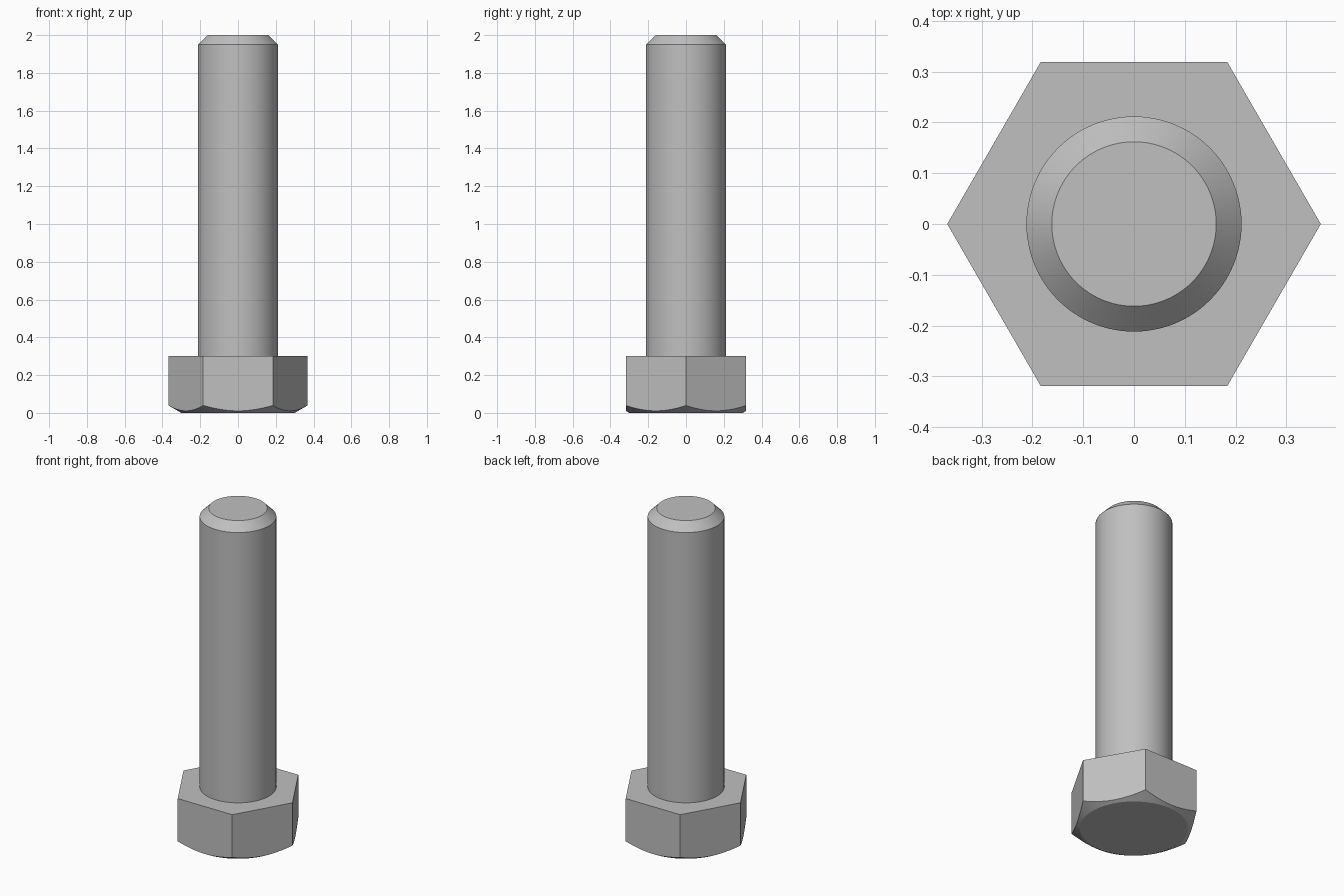
import bpy
import bmesh
import math

cube = bpy.data.objects.get("Cube")
if cube:
    bpy.data.objects.remove(cube, do_unlink=True)

HEX_RADIUS = 0.368                      # centre to corner
HEAD_HEIGHT = 0.30
SEAT_RADIUS = 0.30                      # flat disc under the head
SHAFT_RADIUS = 0.212
CHAMFER = 0.05
SEGMENTS = 96

steel = bpy.data.materials.new("grey steel")
steel.use_nodes = True
colour = (0.527, 0.527, 0.527, 1)
steel.diffuse_color = colour
steel.node_tree.nodes["Principled BSDF"].inputs["Base Color"].default_value = colour


def make_object(name, bm):
    bmesh.ops.recalc_face_normals(bm, faces=bm.faces)
    mesh = bpy.data.meshes.new(name)
    bm.to_mesh(mesh)
    bm.free()
    mesh.materials.append(steel)
    obj = bpy.data.objects.new(name, mesh)
    bpy.context.collection.objects.link(obj)
    bpy.ops.object.select_all(action="DESELECT")
    obj.select_set(True)
    bpy.context.view_layer.objects.active = obj
    bpy.ops.object.shade_smooth_by_angle(angle=math.radians(20))
    return obj


def ring(bm, radius, z):
    """Closed ring; radius may be a number or a function of the angle."""
    verts = []
    for i in range(SEGMENTS):
        a = math.tau * i / SEGMENTS
        r = radius(a) if callable(radius) else radius
        height = z(r) if callable(z) else z
        verts.append(bm.verts.new((r * math.cos(a), r * math.sin(a), height)))
    return verts


def bridge(bm, lower, upper):
    for i in range(SEGMENTS):
        j = (i + 1) % SEGMENTS
        bm.faces.new((lower[i], lower[j], upper[j], upper[i]))


def hexagon(a):
    sector = math.pi / 3
    return HEX_RADIUS * math.cos(sector / 2) / math.cos(a % sector - sector / 2)


def cone_height(r):
    return (r - SEAT_RADIUS) * math.tan(math.radians(30))


# Hexagonal head, its lower corners cut by a 30 degree cone
bm = bmesh.new()
seat = ring(bm, SEAT_RADIUS, 0)
edge = ring(bm, hexagon, cone_height)
top = ring(bm, hexagon, HEAD_HEIGHT)
bm.faces.new(seat)
bridge(bm, seat, edge)
bridge(bm, edge, top)
bm.faces.new(top)
make_object("hex_head", bm)

# Plain round shaft with a chamfered tip
bm = bmesh.new()
profile = [(SHAFT_RADIUS, HEAD_HEIGHT - 0.02), (SHAFT_RADIUS, 2 - CHAMFER),
           (SHAFT_RADIUS - CHAMFER, 2)]
rings = [ring(bm, r, z) for r, z in profile]
for lower, upper in zip(rings, rings[1:]):
    bridge(bm, lower, upper)
bm.faces.new(rings[0])
bm.faces.new(rings[-1])
make_object("shaft", bm)
